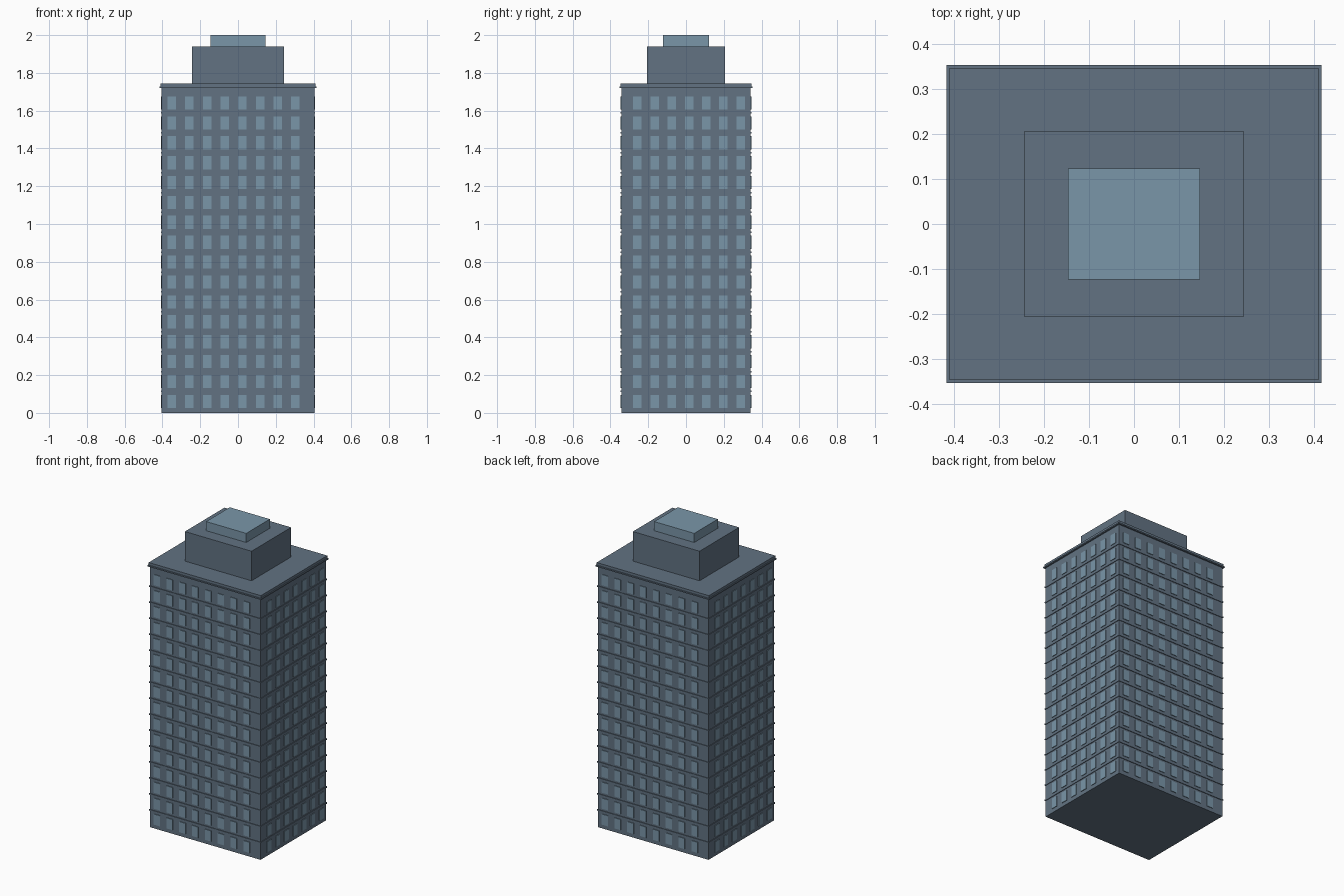
import bpy
import bmesh
from math import pi
from mathutils import Matrix, Vector

if "Cube" in bpy.data.objects:
    bpy.data.objects.remove(bpy.data.objects["Cube"], do_unlink=True)


def make_material(name, rgb):
    mat = bpy.data.materials.new(name)
    mat.use_nodes = True
    mat.diffuse_color = (*rgb, 1)
    mat.node_tree.nodes["Principled BSDF"].inputs["Base Color"].default_value = (*rgb, 1)
    return mat


wall = make_material("slate_wall", (0.122, 0.171, 0.225))
glass = make_material("blue_glass", (0.195, 0.305, 0.395))


def add_box(bm, centre, size):
    matrix = Matrix.Translation(Vector(centre)) @ Matrix.Diagonal((*size, 1))
    return bmesh.ops.create_cube(bm, size=1, matrix=matrix)["verts"]


def finish(bm, name, mat):
    mesh = bpy.data.meshes.new(name)
    bm.to_mesh(mesh)
    bm.free()
    mesh.materials.append(mat)
    obj = bpy.data.objects.new(name, mesh)
    bpy.context.collection.objects.link(obj)
    return obj


def block(name, half_x, half_y, bottom, top, mat):
    bm = bmesh.new()
    add_box(bm, (0, 0, (bottom + top) / 2), (half_x * 2, half_y * 2, top - bottom))
    return finish(bm, name, mat)


HALF_X, HALF_Y = 0.404, 0.342
FLOORS, FLOOR_HEIGHT, FIRST_ROW = 16, 0.1053, 0.061

# Stacked masses of the tower
block("tower_body", HALF_X, HALF_Y, 0, 1.73, wall)
block("cornice", 0.415, 0.352, 1.72, 1.728, wall)
block("roof_slab", 0.409, 0.346, 1.728, 1.745, wall)
block("penthouse", 0.243, 0.206, 1.745, 1.94, wall)
block("skylight", 0.146, 0.123, 1.94, 2.0, glass)

# Thin ledge between each pair of floors
bm = bmesh.new()
for floor in range(1, FLOORS):
    z = FIRST_ROW + (floor - 0.5) * FLOOR_HEIGHT
    add_box(bm, (0, 0, z), (HALF_X * 2 + 0.008, HALF_Y * 2 + 0.008, 0.008))
finish(bm, "floor_ledges", wall)


# Window panes: each facade is laid out once, then turned to the opposite side
def windows(name, columns, first, spacing, distance, turn):
    bm = bmesh.new()
    for floor in range(FLOORS):
        for column in range(columns):
            x = first + column * spacing
            z = FIRST_ROW + floor * FLOOR_HEIGHT
            add_box(bm, (x, -distance, z), (0.045, 0.008, 0.07))
    bmesh.ops.rotate(bm, verts=bm.verts, matrix=Matrix.Rotation(turn, 3, "Z"))
    finish(bm, name, glass)


for side, turn in (("front", 0), ("back", pi)):
    windows(side + "_windows", 8, -0.351, 0.0935, HALF_Y, turn)
for side, turn in (("left", pi / 2), ("right", -pi / 2)):
    windows(side + "_windows", 7, -0.257, 0.091, HALF_X, turn)
